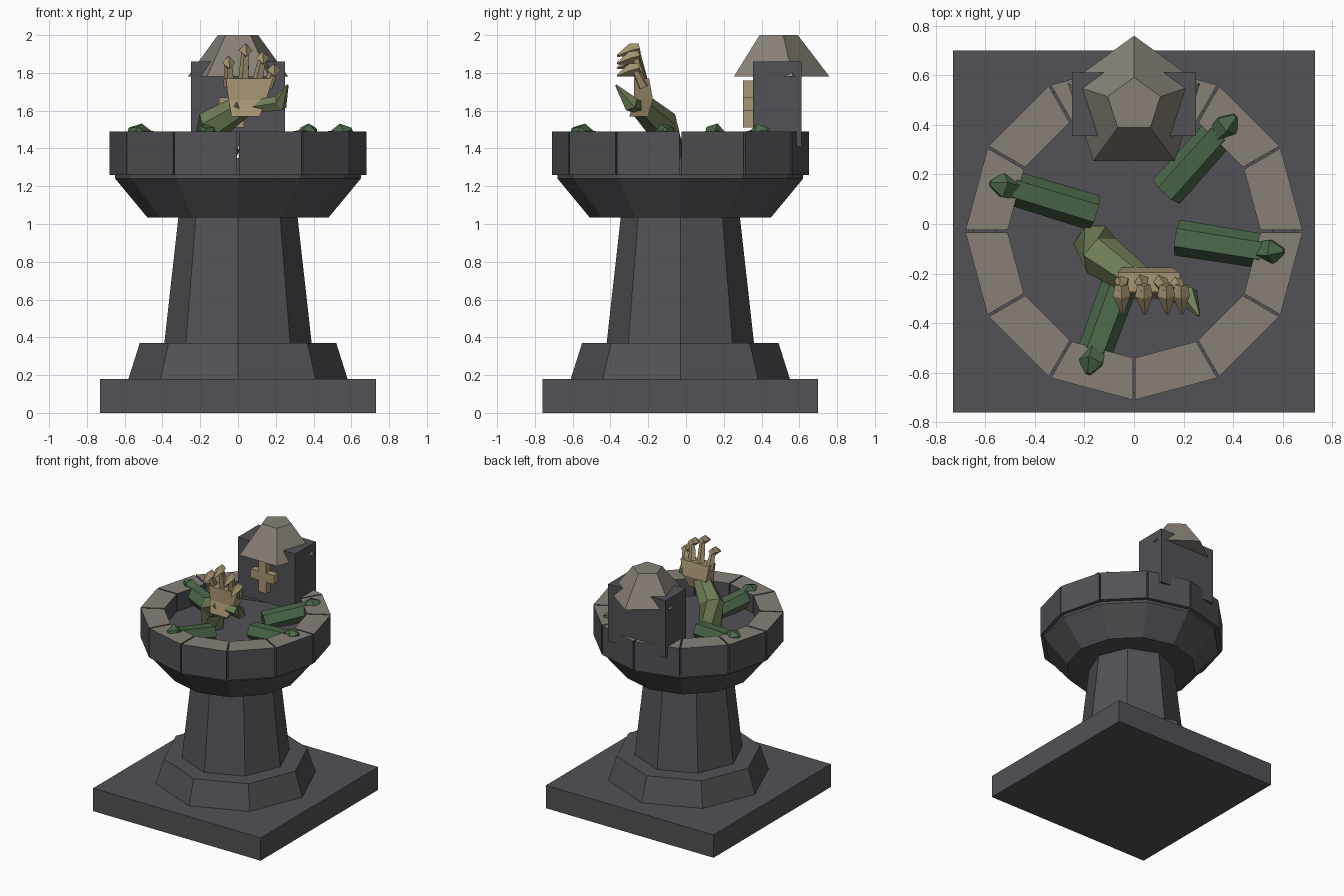
import bpy, bmesh, math
from mathutils import Vector

if "Cube" in bpy.data.objects:
    bpy.data.objects.remove(bpy.data.objects["Cube"])


def material(name, rgb):
    m = bpy.data.materials.new(name)
    lin = [((c / 255 + 0.055) / 1.055) ** 2.4 for c in rgb]
    m.diffuse_color = (*lin, 1)
    m.use_nodes = True
    m.node_tree.nodes["Principled BSDF"].inputs["Base Color"].default_value = m.diffuse_color
    return m


STONE = material("dark stone", (82, 81, 86))
CAP = material("pale stone", (135, 128, 119))
GREEN = material("dark green skin", (74, 103, 73))
OLIVE = material("olive skin", (112, 127, 87))
BONE = material("bone", (168, 150, 115))
CY = -0.03  # centre of the pedestal in y


def finish(name, bm, *mats):
    bmesh.ops.recalc_face_normals(bm, faces=bm.faces[:])
    me = bpy.data.meshes.new(name)
    bm.to_mesh(me)
    bm.free()
    for m in mats:
        me.materials.append(m)
    ob = bpy.data.objects.new(name, me)
    bpy.context.collection.objects.link(ob)
    return ob


def loft(name, rings, *mats):
    """Skin a list of equal-length point rings and cap both ends."""
    bm = bmesh.new()
    rows = [[bm.verts.new(p) for p in ring] for ring in rings]
    n = len(rows[0])
    for a, b in zip(rows, rows[1:]):
        for i in range(n):
            bm.faces.new((a[i], a[(i + 1) % n], b[(i + 1) % n], b[i]))
    bm.faces.new(rows[0][::-1])
    bm.faces.new(rows[-1])
    return finish(name, bm, *mats)


def ngon(n, r, z, cy=CY, start=90):
    return [(r * math.cos(math.radians(start + 360 * i / n)),
             cy + r * math.sin(math.radians(start + 360 * i / n)), z) for i in range(n)]


def turned(name, n, profile, mat, cy=CY):
    return loft(name, [ngon(n, r, z, cy) for r, z in profile], mat)


def rect(cx, cy, hx, hy, z):
    return [(cx - hx, cy - hy, z), (cx + hx, cy - hy, z), (cx + hx, cy + hy, z), (cx - hx, cy + hy, z)]


def box(name, cx, cy, hx, hy, z0, z1, mat):
    return loft(name, [rect(cx, cy, hx, hy, z0), rect(cx, cy, hx, hy, z1)], mat)


def limb(name, path, n, mat):
    """Faceted tube through (x, y, z, radius) points."""
    pts = [Vector(p[:3]) for p in path]
    rings = []
    for i, p in enumerate(pts):
        d = (pts[min(i + 1, len(pts) - 1)] - pts[max(i - 1, 0)]).normalized()
        ref = Vector((0, 0, 1)) if abs(d.z) < 0.8 else Vector((0, 1, 0))
        u = d.cross(ref).normalized()
        v = u.cross(d)
        rings.append([p + path[i][3] * (u * math.cos(2 * math.pi * k / n) + v * math.sin(2 * math.pi * k / n))
                      for k in range(n)])
    return loft(name, rings, mat)


# Pedestal
box("base_slab", 0, CY, 0.73, 0.73, 0, 0.18, STONE)
turned("plinth", 8, [(0.58, 0.18), (0.52, 0.37)], STONE)
turned("column", 8, [(0.39, 0.37), (0.315, 1.04)], STONE)
turned("bowl", 12, [(0.48, 1.035), (0.65, 1.24), (0.65, 1.26)], STONE)
turned("floor", 12, [(0.56, 1.25), (0.56, 1.35)], STONE)

# Rim of twelve blocks with narrow gaps and pale tops
GAP = 0.005
for i in range(12):
    def corner(r, deg, side, z):
        a = math.radians(deg)
        return (r * math.cos(a) - side * GAP * math.sin(a), CY + r * math.sin(a) + side * GAP * math.cos(a), z)
    a0, a1 = 30 * i, 30 * i + 30
    rings = [[corner(0.51, a0, 1, z), corner(0.68, a0, 1, z), corner(0.68, a1, -1, z), corner(0.51, a1, -1, z)]
             for z in (1.26, 1.49)]
    block = loft(f"rim_block_{i + 1}", rings, STONE, CAP)
    for f in block.data.polygons:
        f.material_index = int(f.normal.z > 0.5)

# Turret with a five-sided roof and a cross on the front
box("turret", 0, 0.483, 0.25, 0.128, 1.41, 1.86, STONE)
turned("turret_roof", 5, [(0.28, 1.78), (0.112, 2.0)], CAP, cy=0.48)
box("cross_upright", 0, 0.33, 0.033, 0.028, 1.51, 1.76, BONE)
for s in (-1, 1):
    box("cross_arm", s * 0.067, 0.33, 0.034, 0.028, 1.60, 1.67, BONE)

# Green fingers gripping the rim: inner end, knuckle, tip
grips = [((0.175, -0.055), (0.52, -0.11), (0.605, -0.11)),
         ((0.13, 0.13), (0.345, 0.37), (0.41, 0.435)),
         ((-0.16, 0.045), (-0.49, 0.145), (-0.58, 0.165)),
         ((-0.06, -0.25), (-0.16, -0.52), (-0.185, -0.605))]
for i, (a, b, c) in enumerate(grips):
    m = ((b[0] + c[0]) / 2, (b[1] + c[1]) / 2)
    limb(f"grip_finger_{i + 1}", [(*a, 1.385, 0.073), (*b, 1.435, 0.07)], 6, GREEN)
    limb(f"grip_fingertip_{i + 1}", [(*b, 1.455, 0.05), (*m, 1.485, 0.055), (*c, 1.50, 0.012)], 5, GREEN)

# Raised arm and thumb
limb("raised_arm", [(-0.16, -0.08, 1.35, 0.085), (-0.13, -0.13, 1.53, 0.09), (0.03, -0.24, 1.63, 0.065)], 6, OLIVE)
limb("thumb", [(0.08, -0.25, 1.62, 0.035), (0.225, -0.295, 1.64, 0.045), (0.262, -0.37, 1.735, 0.006)], 5, OLIVE)

# Bony palm and curled fingers
loft("palm", [rect(0.04, -0.25, 0.075, 0.05, 1.57), rect(0.05, -0.225, 0.10, 0.05, 1.66),
              rect(0.06, -0.235, 0.125, 0.04, 1.77)], BONE)
for i, (x0, x1, top) in enumerate([(-0.045, -0.05, 1.87), (0.03, 0.04, 1.935),
                                   (0.10, 0.13, 1.895), (0.16, 0.19, 1.83)]):
    limb(f"hand_finger_{i + 1}", [(x0, -0.225, 1.73, 0.032), (x1, -0.265, top - 0.02, 0.022),
                                  (x1, -0.27, top + 0.01, 0.012)], 5, BONE)
    limb(f"hand_claw_{i + 1}", [(x1, -0.245, top - 0.005, 0.026), (x1, -0.29, top - 0.015, 0.036),
                                (x1 + 0.005, -0.365, top - 0.045, 0.005)], 4, BONE)
